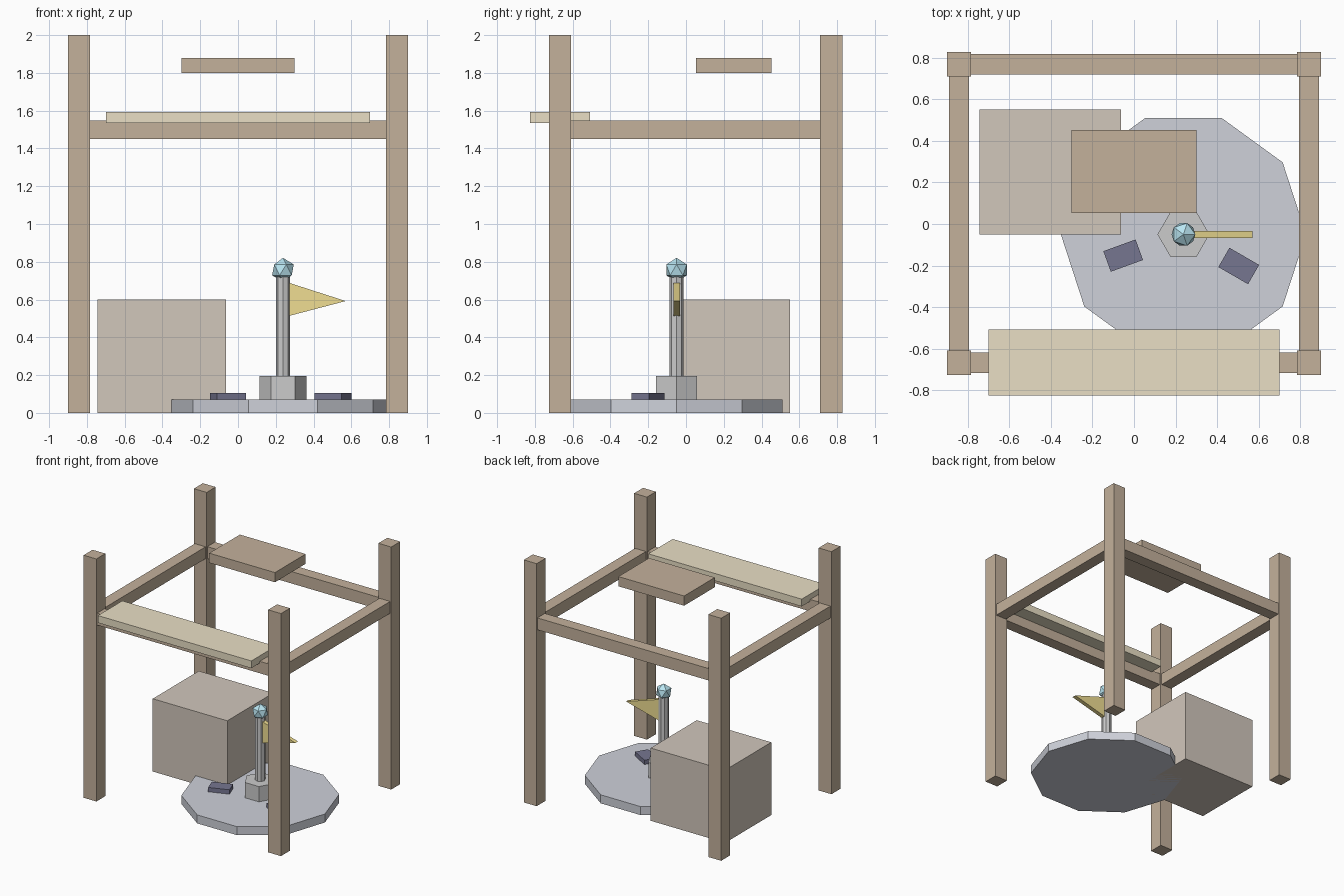
import bpy
import bmesh
from math import radians
from mathutils import Matrix

if "Cube" in bpy.data.objects:
    bpy.data.objects.remove(bpy.data.objects["Cube"])


def material(name, r, g, b):
    m = bpy.data.materials.new(name)
    m.diffuse_color = (r, g, b, 1)
    m.use_nodes = True
    m.node_tree.nodes["Principled BSDF"].inputs["Base Color"].default_value = m.diffuse_color
    return m


WOOD = material("wood", 0.55, 0.44, 0.33)
PALE = material("pale_wood", 0.82, 0.74, 0.56)
CRATE = material("crate_brown", 0.64, 0.57, 0.50)
SLATE = material("slate", 0.62, 0.64, 0.70)
STONE = material("stone", 0.69, 0.69, 0.68)
DARK = material("dark_blue", 0.18, 0.18, 0.28)
GOLD = material("gold", 0.87, 0.73, 0.29)
AQUA = material("aqua", 0.49, 0.79, 0.89)


def finish(name, bm, mat):
    mesh = bpy.data.meshes.new(name)
    bmesh.ops.recalc_face_normals(bm, faces=bm.faces)
    bm.to_mesh(mesh)
    bm.free()
    mesh.materials.append(mat)
    obj = bpy.data.objects.new(name, mesh)
    bpy.context.collection.objects.link(obj)
    return obj


def box(name, centre, size, mat, turn=0):
    bm = bmesh.new()
    bmesh.ops.create_cube(bm, size=1, matrix=Matrix.Diagonal((*size, 1)))
    obj = finish(name, bm, mat)
    obj.location = centre
    obj.rotation_euler.z = radians(turn)
    return obj


def prism(name, sides, radius, z0, z1, mat):
    # upright prism around the statue axis, one corner pointing to +y
    bm = bmesh.new()
    bmesh.ops.create_cone(bm, cap_ends=True, segments=sides, radius1=radius,
                          radius2=radius, depth=z1 - z0,
                          matrix=Matrix.Rotation(radians(90), 4, 'Z'))
    obj = finish(name, bm, mat)
    obj.location = (CX, CY, (z0 + z1) / 2)
    return obj


# Frame: four posts joined by four beams
PX, FRONT, BACK = 0.842, -0.668, 0.769
MID, SPAN = (FRONT + BACK) / 2, BACK - FRONT
for y, row in ((FRONT, "front"), (BACK, "back")):
    for x, side in ((-PX, "left"), (PX, "right")):
        box(f"{row}_{side}_post", (x, y, 1), (0.117, 0.117, 2), WOOD)
    box(f"{row}_beam", (0, y, 1.5), (2 * PX, 0.098, 0.098), WOOD)
for x, side in ((-PX, "left"), (PX, "right")):
    box(f"{side}_beam", (x, MID, 1.5), (0.098, SPAN, 0.098), WOOD)

# Boards and crate
box("front_shelf", (0, -0.667, 1.564), (1.4, 0.318, 0.06), PALE)
box("hanging_board", (0, 0.253, 1.84), (0.6, 0.4, 0.08), WOOD)
box("crate", (-0.403, 0.25, 0.3), (0.68, 0.6, 0.6), CRATE)

# Round platform with pedestal and pole
CX, CY = 0.238, -0.05
prism("platform", 10, 0.59, 0, 0.07, SLATE)
prism("pedestal", 6, 0.125, 0.07, 0.196, STONE)
prism("pole", 8, 0.038, 0.19, 0.74, STONE)

# Gem on the pole
bm = bmesh.new()
bmesh.ops.create_icosphere(bm, subdivisions=1, radius=0.064)
finish("gem", bm, AQUA).location = (CX, CY, 0.757)

# Triangular pennant
bm = bmesh.new()
outline = [(0.272, 0.514), (0.57, 0.592), (0.272, 0.688)]
face = bm.faces.new([bm.verts.new((x, CY - 0.017, z)) for x, z in outline])
ext = bmesh.ops.extrude_face_region(bm, geom=[face])["geom"]
bmesh.ops.translate(bm, vec=(0, 0.034, 0),
                    verts=[v for v in ext if isinstance(v, bmesh.types.BMVert)])
finish("pennant", bm, GOLD)

# Dark blocks on the platform
box("left_block", (-0.052, -0.152, 0.0875), (0.165, 0.105, 0.037), DARK, 20)
box("right_block", (0.504, -0.202, 0.0875), (0.165, 0.107, 0.037), DARK, -30)
